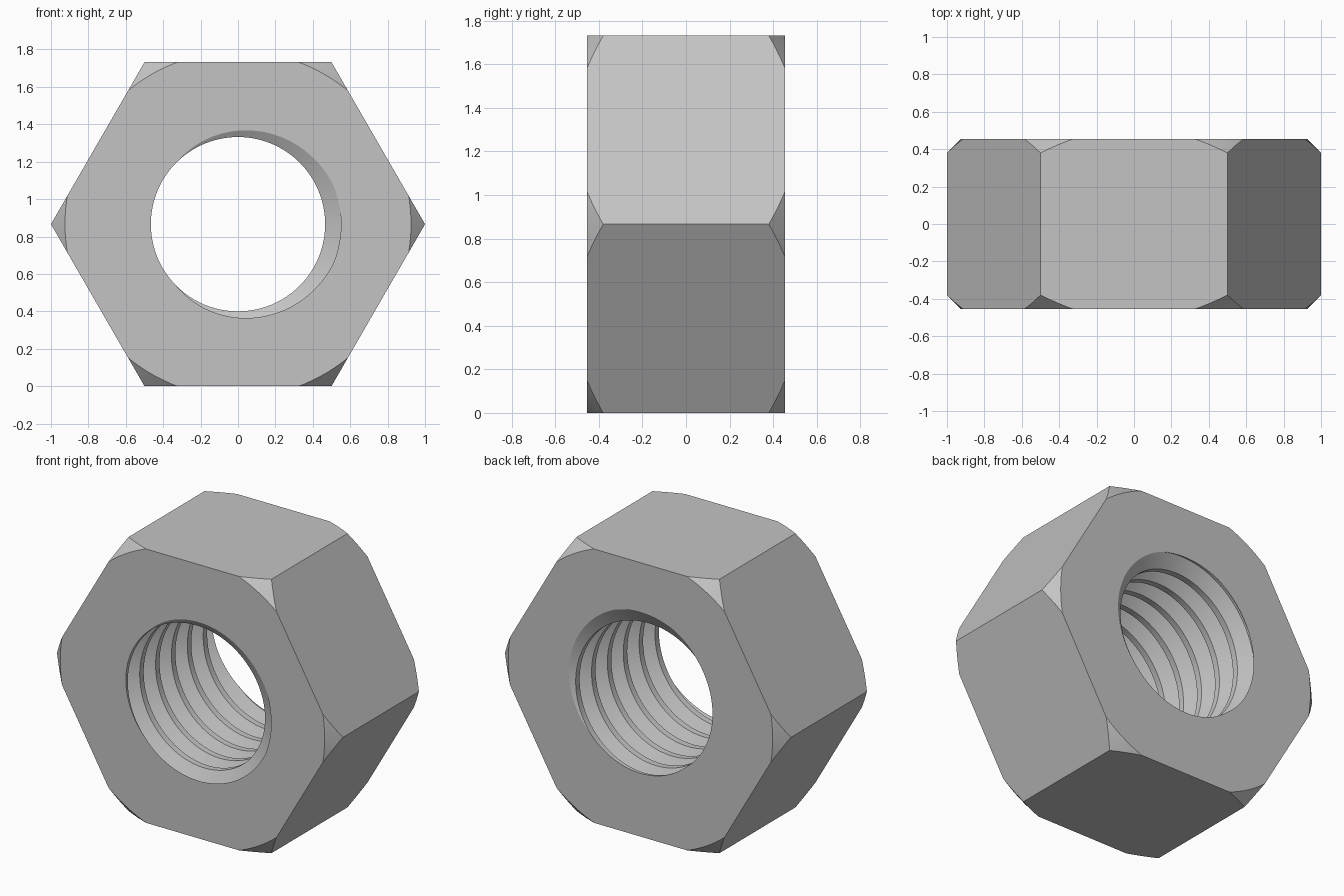
import bpy, bmesh
from math import cos, sin, tau, radians

if "Cube" in bpy.data.objects:
    bpy.data.objects.remove(bpy.data.objects["Cube"], do_unlink=True)

HALF = 0.455              # half the nut's thickness
CENTRE = 0.866            # height of the bore axis
MINOR, MAJOR = 0.466, 0.551
PITCH = 0.1585
STEPS = 96                # segments per turn

steel = bpy.data.materials.new("plain steel grey")
steel.use_nodes = True
steel.diffuse_color = (0.55, 0.55, 0.55, 1)
steel.node_tree.nodes["Principled BSDF"].inputs["Base Color"].default_value = (0.55, 0.55, 0.55, 1)


def polar(radius, angle, y):
    return (radius * cos(angle), y, CENTRE + radius * sin(angle))


def finish(name, bm):
    bmesh.ops.recalc_face_normals(bm, faces=bm.faces)
    mesh = bpy.data.meshes.new(name)
    bm.to_mesh(mesh)
    bm.free()
    mesh.materials.append(steel)
    obj = bpy.data.objects.new(name, mesh)
    bpy.context.collection.objects.link(obj)
    return obj


def turned(name, profile, sides):
    """Solid of revolution about the bore axis, from (radius, y) pairs."""
    bm = bmesh.new()
    rings = [[bm.verts.new(polar(r, tau * i / sides, y)) for i in range(sides)]
             for r, y in profile]
    for a, b in zip(rings, rings[1:]):
        for i in range(sides):
            j = (i + 1) % sides
            bm.faces.new((a[i], a[j], b[j], b[i]))
    bm.faces.new(rings[0])
    bm.faces.new(rings[-1])
    return finish(name, bm)


def thread_tap(name, first_turn, last_turn):
    """Closed screw shape that cuts the bore and its right-hand thread."""
    profile = [(-0.375, MINOR), (-0.0625, MAJOR), (0.0625, MAJOR),
               (0.375, MINOR), (0.625, MINOR)]
    bm = bmesh.new()
    rows = []
    for s in range(first_turn * STEPS, last_turn * STEPS + 1):
        turn = s / STEPS
        rows.append([bm.verts.new(polar(r, -tau * turn, -HALF + PITCH * (turn + k)))
                     for k, r in profile])
    for a, b in zip(rows, rows[1:]):
        for i in range(len(profile) - 1):
            bm.faces.new((a[i], a[i + 1], b[i + 1], b[i]))
    bmesh.ops.remove_doubles(bm, verts=bm.verts, dist=0.0001)
    # close both ends with a fan to a point on the axis
    rim = [e for e in bm.edges if e.is_boundary]
    tips = {side: bm.verts.new((0, side * 1.5, CENTRE)) for side in (-1, 1)}
    for e in rim:
        a, b = e.verts
        bm.faces.new((a, b, tips[1 if a.co.y + b.co.y > 0 else -1]))
    return finish(name, bm)


def cut(body, cutter, operation):
    cutter.hide_render = True
    mod = body.modifiers.new(cutter.name, 'BOOLEAN')
    mod.object = cutter
    mod.operation = operation
    mod.solver = 'EXACT'
    bpy.ops.object.select_all(action='DESELECT')
    bpy.context.view_layer.objects.active = body
    body.select_set(True)
    bpy.ops.object.modifier_apply(modifier=mod.name)
    bpy.data.objects.remove(cutter, do_unlink=True)


# Hexagonal body
nut = turned("hex_nut", [(1, -0.6), (1, 0.6)], 6)

# Conical chamfer on the corners of both faces
chamfer = turned("chamfer_cutter",
                 [(0.925, -HALF), (1.025, 0.1 - HALF), (1.025, HALF - 0.1), (0.925, HALF)], 128)
cut(nut, chamfer, 'INTERSECT')

# Threaded bore
cut(nut, thread_tap("tap_cutter", -2, 8), 'DIFFERENCE')

bpy.ops.object.shade_smooth_by_angle(angle=radians(25))
